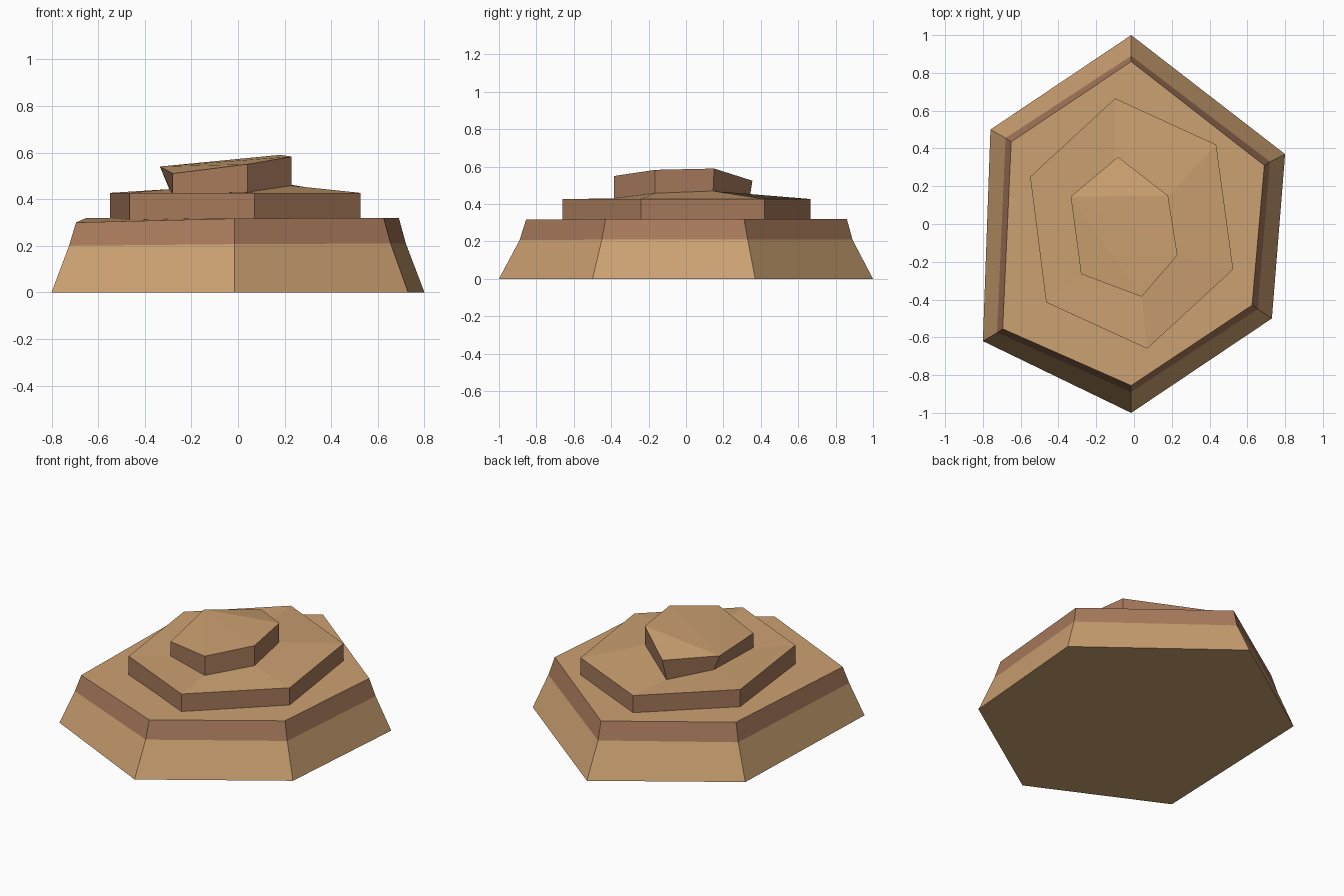
import bpy, bmesh

cube = bpy.data.objects.get("Cube")
if cube:
    bpy.data.objects.remove(cube, do_unlink=True)


def make_material(name, rgb):
    mat = bpy.data.materials.new(name)
    mat.use_nodes = True
    mat.diffuse_color = (*rgb, 1)
    mat.node_tree.nodes["Principled BSDF"].inputs["Base Color"].default_value = (*rgb, 1)
    return mat


SAND = make_material("sandy tan", (0.60, 0.355, 0.165))
CLAY = make_material("reddish brown", (0.39, 0.195, 0.107))
TAN, BROWN = 0, 1


def ring(outline, heights):
    """Join a plan outline with one height, or a height per corner."""
    if isinstance(heights, (int, float)):
        heights = [heights] * len(outline)
    return [(x, y, z) for (x, y), z in zip(outline, heights)]


def stack(name, rings, band_colours, apex_first=False):
    """Loft six-sided rings from bottom to top and cap both ends."""
    bm = bmesh.new()
    loops = [[bm.verts.new(p) for p in r] for r in rings]
    n = len(loops[0])
    for low, high, colour in zip(loops, loops[1:], band_colours):
        for i in range(n):
            j = (i + 1) % n
            bm.faces.new((low[i], low[j], high[j], high[i])).material_index = colour
    bm.faces.new(loops[0][::-1])
    top = loops[-1]
    if apex_first:
        # fan the uneven cap from its last corner
        for i in range(n - 2):
            bm.faces.new((top[-1], top[i], top[i + 1]))
    else:
        bm.faces.new(top)
    bmesh.ops.recalc_face_normals(bm, faces=bm.faces)
    mesh = bpy.data.meshes.new(name)
    bm.to_mesh(mesh)
    bm.free()
    for mat in (SAND, CLAY):
        mesh.materials.append(mat)
    obj = bpy.data.objects.new(name, mesh)
    bpy.context.collection.objects.link(obj)
    return obj


# Plan outlines, clockwise from the back corner
base_foot = [(-.015, 1), (.8, .37), (.73, -.5), (-.015, -1), (-.8, -.62), (-.76, .5)]
base_waist = [(-.015, .89), (.72, .33), (.655, -.45), (-.015, -.89), (-.725, -.575), (-.68, .455)]
base_rim = [(-.015, .86), (.69, .31), (.625, -.43), (-.015, -.855), (-.695, -.555), (-.65, .435)]
ledge = [(-.1, .665), (.435, .42), (.525, -.24), (.07, -.66), (-.465, -.415), (-.55, .25)]
cap_foot = [(-.1, .335), (.18, .145), (.23, -.165), (.04, -.385), (-.28, -.265), (-.295, .145)]
cap_rim = [(-.085, .355), (.18, .15), (.23, -.165), (.04, -.385), (-.28, -.265), (-.335, .145)]
cap_foot_z = [.40, .47, .458, .43, .42, .443]

# Wide sloping base with a darker upper band
stack("rock_base",
      [ring(base_foot, 0), ring(base_waist, [.21, .21, .21, .207, .2, .21]),
       ring(base_rim, [.32, .32, .32, .317, .3, .32])],
      [TAN, BROWN])

# Middle ledge with a gently uneven top
stack("middle_ledge",
      [ring(ledge, .3), ring(ledge, .427), ring(cap_foot, cap_foot_z)],
      [BROWN, TAN], apex_first=True)

# Tilted cap stone
stack("cap_stone",
      [ring(cap_foot, cap_foot_z), ring(cap_rim, [.525, .59, .583, .55, .51, .54])],
      [BROWN], apex_first=True)
